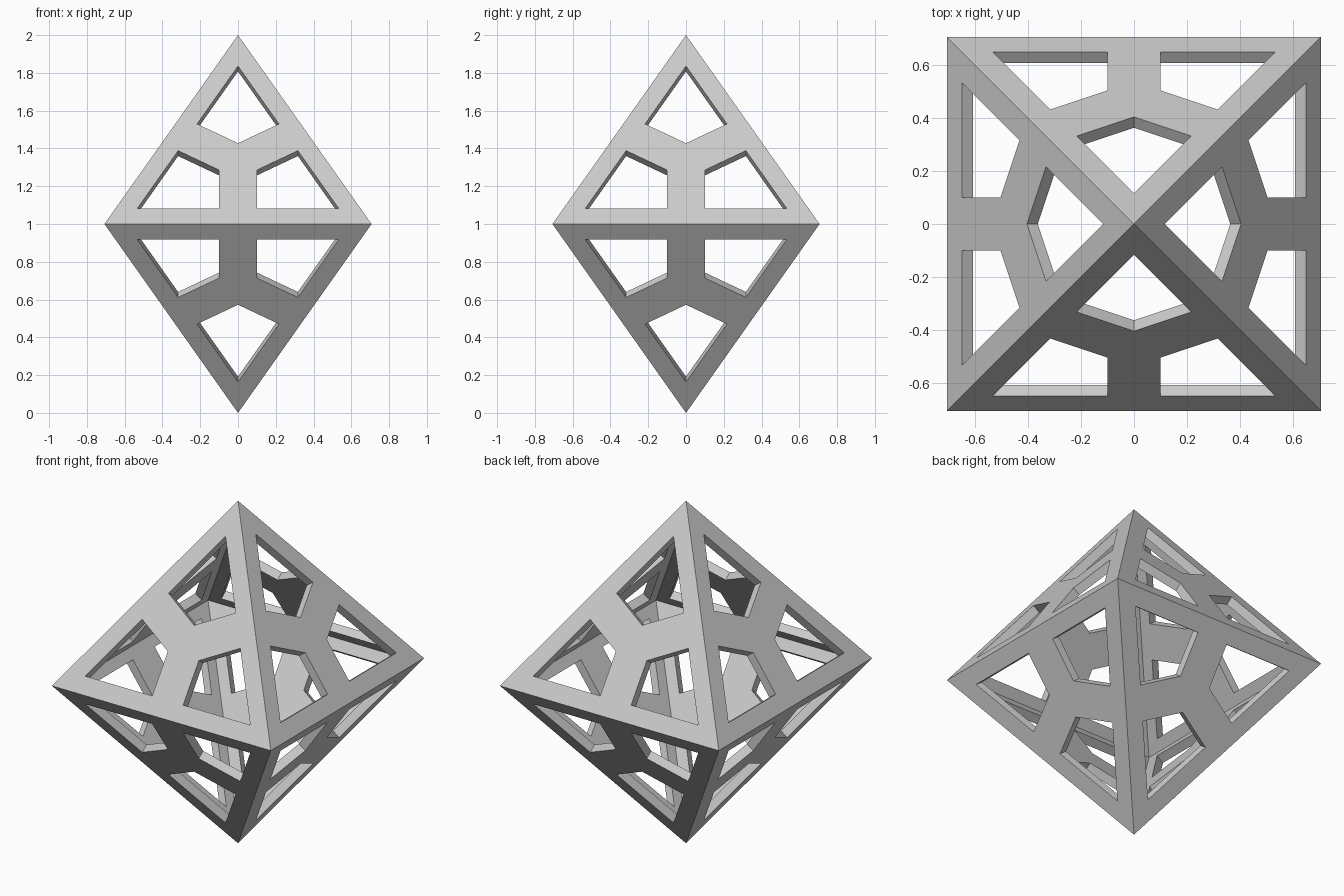
import bpy, bmesh, math
from mathutils import Vector

if "Cube" in bpy.data.objects:
    bpy.data.objects.remove(bpy.data.objects["Cube"])

MARGIN = 0.1       # rim width along each octahedron edge
HALF_STRUT = 0.1   # half width of the three spokes
WALL = 0.05        # shell thickness
CENTRE = Vector((0, 0, 1))
INRADIUS = 1 / math.sqrt(3)
INNER = (INRADIUS - WALL) / INRADIUS

bm = bmesh.new()


def face(points):
    bm.faces.new([bm.verts.new(p + CENTRE) for p in points])


def panel(corners):
    """One triangular panel with three kite-shaped windows."""
    mid = sum(corners, Vector()) / 3
    drop = mid.normalized() * WALL
    tip, hub, after, before = [], [], [], []
    for i in range(3):
        v, nxt, prv = corners[i], corners[(i + 1) % 3], corners[i - 1]
        out = (v - mid).normalized()
        tip.append(v - out * 2 * MARGIN)
        hub.append(mid + out * HALF_STRUT / math.sin(math.pi / 3))
        for other, store in ((nxt, after), (prv, before)):
            m = (v + other) / 2
            store.append(m + (v - other).normalized() * HALF_STRUT
                         + (mid - m).normalized() * MARGIN)

    def both(points, rim=0):
        # outer skin, and matching inner skin (rim points follow the mitre)
        face(points)
        face([p * INNER if k < rim else p - drop
              for k, p in enumerate(points)][::-1])

    for i in range(3):
        j = (i + 1) % 3
        # rim bar and spoke
        both([corners[i], corners[j], tip[j], before[j], after[i], tip[i]], 2)
        both([after[i], before[j], hub[j], hub[i]])
        # window walls
        loop = [tip[i], after[i], hub[i], before[i]]
        for a, b in zip(loop, loop[1:] + loop[:1]):
            face([b, a, a - drop, b - drop])
    both(hub)


# Eight panels around the octahedron
h = math.sqrt(0.5)
ring = [Vector(p) for p in ((-h, -h, 0), (h, -h, 0), (h, h, 0), (-h, h, 0))]
for i in range(4):
    a, b = ring[i], ring[(i + 1) % 4]
    panel([a, b, Vector((0, 0, 1))])
    panel([b, a, Vector((0, 0, -1))])

bmesh.ops.remove_doubles(bm, verts=bm.verts, dist=1e-4)
bmesh.ops.recalc_face_normals(bm, faces=bm.faces)
# the wide skin must face away from the centre
outer = max(bm.faces, key=lambda f: (f.calc_center_median() - CENTRE).dot(f.calc_center_median() - CENTRE))
mesh = bpy.data.meshes.new("octahedron_frame")
bm.to_mesh(mesh)
bm.free()
bpy.context.collection.objects.link(bpy.data.objects.new("octahedron_frame", mesh))
